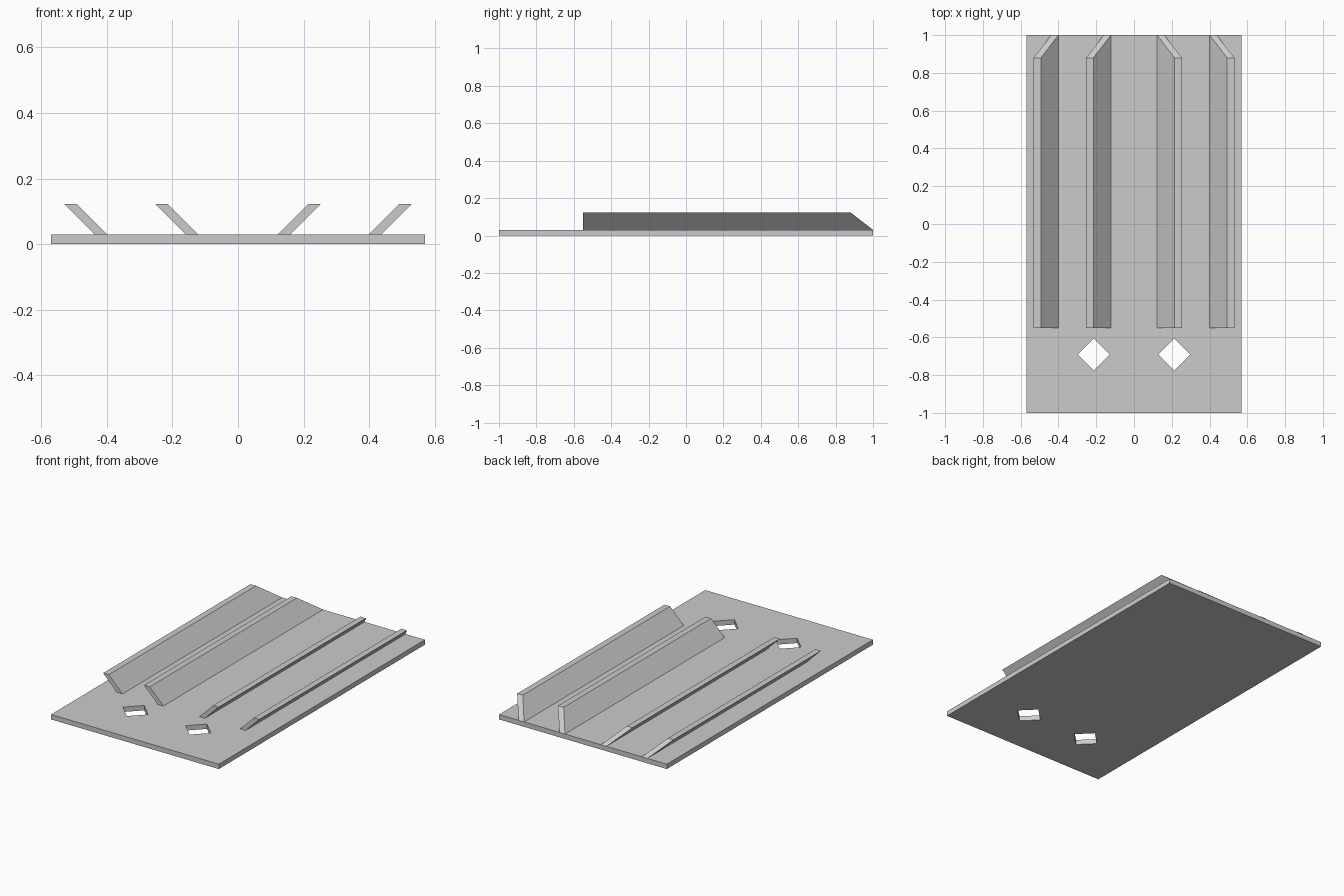
import bpy
import bmesh
from math import pi

cube = bpy.data.objects.get("Cube")
if cube:
    bpy.data.objects.remove(cube, do_unlink=True)

grey = bpy.data.materials.new("plain grey")
grey.use_nodes = True
GREY = (0.6, 0.6, 0.6, 1)
grey.diffuse_color = GREY
grey.node_tree.nodes["Principled BSDF"].inputs["Base Color"].default_value = GREY

HALF_W, THICK, TOP = 0.57, 0.03, 0.123
FRONT, BACK, BACK_TOP = -0.55, 1.0, 0.88
HOLE_X, HOLE_Y, HOLE_R = 0.213, -0.69, 0.085


def finish(name, bm):
    bmesh.ops.recalc_face_normals(bm, faces=bm.faces)
    mesh = bpy.data.meshes.new(name)
    bm.to_mesh(mesh)
    bm.free()
    mesh.materials.append(grey)
    obj = bpy.data.objects.new(name, mesh)
    bpy.context.collection.objects.link(obj)
    return obj


def rail(name, foot, side):
    """Slanted strip leaning outwards, its back end cut at an angle."""
    width, lean = 0.038, TOP - THICK
    section = [(foot, THICK), (foot + width, THICK),
               (foot + width + lean, TOP), (foot + lean, TOP)]
    bm = bmesh.new()
    front = [bm.verts.new((side * x, FRONT, z)) for x, z in section]
    back = [bm.verts.new((side * x, BACK if z == THICK else BACK_TOP, z))
            for x, z in section]
    bm.faces.new(front)
    bm.faces.new(back)
    for i in range(4):
        j = (i + 1) % 4
        bm.faces.new((front[i], front[j], back[j], back[i]))
    return finish(name, bm)


# Base plate
bm = bmesh.new()
bmesh.ops.create_cube(bm, size=1)
bmesh.ops.scale(bm, verts=bm.verts, vec=(2 * HALF_W, 2, THICK))
bmesh.ops.translate(bm, verts=bm.verts, vec=(0, 0, THICK / 2))
plate = finish("base_plate", bm)

# Rails and diamond holes, mirrored left and right
for side, word in ((1, "left"), (-1, "right")):
    rail("outer_rail_" + word, 0.40, side)
    rail("inner_rail_" + word, 0.122, side)

    bm = bmesh.new()
    bmesh.ops.create_cone(bm, cap_ends=True, segments=4, radius1=HOLE_R,
                          radius2=HOLE_R, depth=0.2)
    # Keep the corners on the x and y axes
    if abs(abs(bm.verts[:][0].co.x) - abs(bm.verts[:][0].co.y)) < 0.01:
        for v in bm.verts:
            x, y = v.co.x, v.co.y
            v.co.x, v.co.y = (x - y) * 0.5 ** 0.5, (x + y) * 0.5 ** 0.5
    bmesh.ops.translate(bm, verts=bm.verts, vec=(side * HOLE_X, HOLE_Y, 0))
    cutter = finish("hole_cutter_" + word, bm)
    cutter.hide_render = True
    cutter.hide_viewport = True
    cut = plate.modifiers.new("diamond_hole_" + word, "BOOLEAN")
    cut.operation = "DIFFERENCE"
    cut.solver = "EXACT"
    cut.object = cutter
